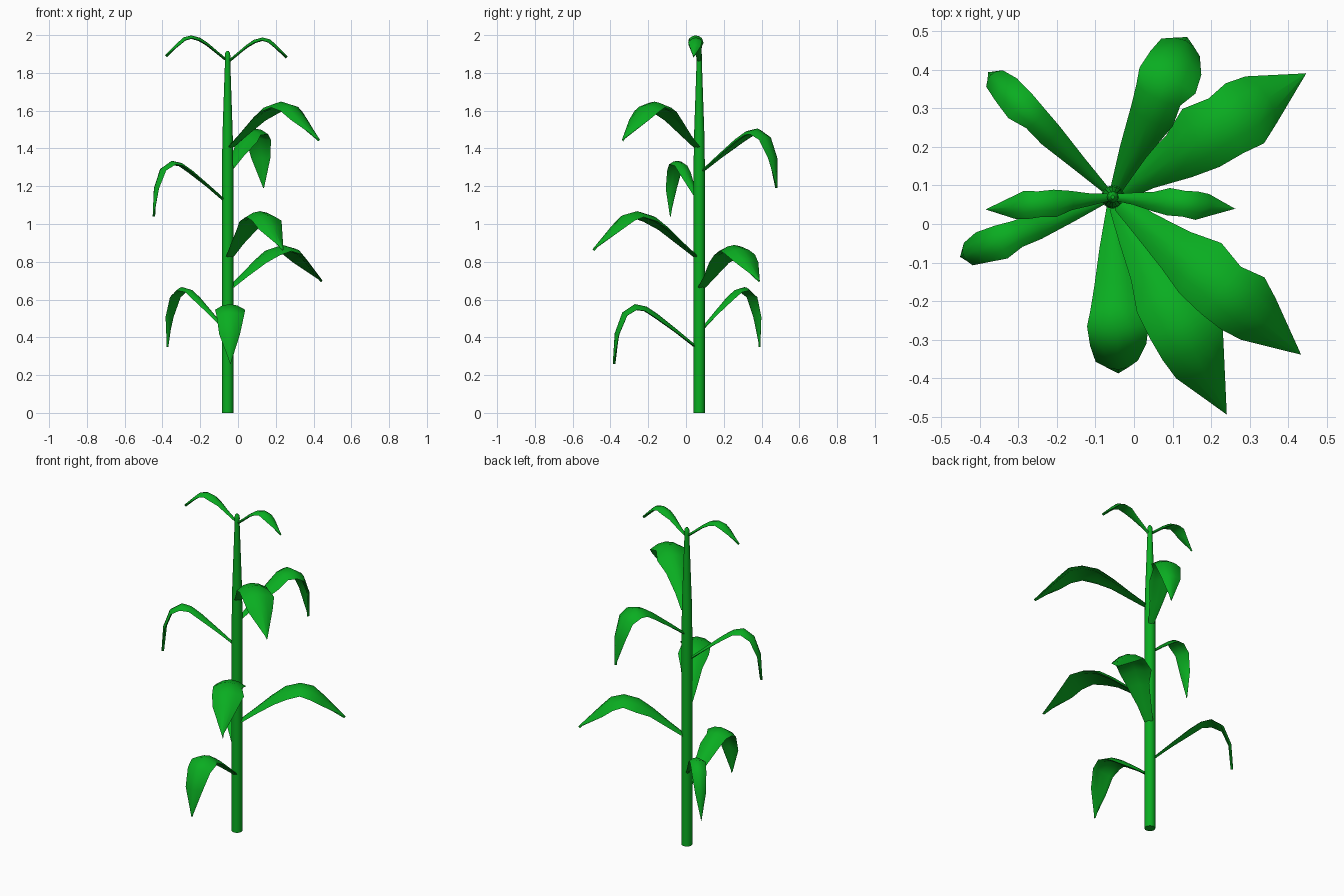
import bpy
import bmesh
import math
from mathutils import Vector

cube = bpy.data.objects.get("Cube")
if cube:
    bpy.data.objects.remove(cube, do_unlink=True)

green = bpy.data.materials.new("leaf green")
green.use_nodes = True
colour = (0.003, 0.42, 0.015, 1)
green.diffuse_color = colour
green.node_tree.nodes["Principled BSDF"].inputs["Base Color"].default_value = colour

STEM = Vector((-0.055, 0.07, 0))


# Closed tube skinned over rings of points, joined to the scene as one part
def build_tube(name, rings):
    bm = bmesh.new()
    rows = [[bm.verts.new(p) for p in ring] for ring in rings]
    count = len(rows[0])
    for low, high in zip(rows, rows[1:]):
        for i in range(count):
            j = (i + 1) % count
            bm.faces.new((low[i], low[j], high[j], high[i]))
    bm.faces.new(rows[0][::-1])
    bm.faces.new(rows[-1])
    bmesh.ops.recalc_face_normals(bm, faces=bm.faces)
    mesh = bpy.data.meshes.new(name)
    bm.to_mesh(mesh)
    bm.free()
    mesh.materials.append(green)
    obj = bpy.data.objects.new(name, mesh)
    bpy.context.collection.objects.link(obj)
    bpy.ops.object.select_all(action="DESELECT")
    obj.select_set(True)
    bpy.context.view_layer.objects.active = obj
    bpy.ops.object.shade_smooth_by_angle(angle=math.radians(50))


# Stalk: tapering tube with a rounded tip
STALK = [(0.03, 0), (0.03, 1.3), (0.027, 1.48), (0.014, 1.86),
         (0.015, 1.89), (0.012, 1.907), (0.005, 1.916)]
ANGLES = [math.tau * i / 16 for i in range(16)]
build_tube("stalk", [[STEM + Vector((r * math.cos(a), r * math.sin(a), z)) for a in ANGLES]
                     for r, z in STALK])

# Leaf midribs: distance out, height, half width
ARCHING = [(0.02, 0.015, 0.024), (0.1, 0.08, 0.037), (0.2, 0.165, 0.06), (0.28, 0.22, 0.085),
           (0.37, 0.245, 0.08), (0.45, 0.225, 0.088), (0.51, 0.17, 0.07), (0.635, 0.045, 0.001)]
DROOPING = [(0, 0, 0.012), (0.12, 0.1, 0.037), (0.22, 0.18, 0.06), (0.28, 0.22, 0.063),
            (0.34, 0.233, 0.08), (0.405, 0.19, 0.073), (0.445, 0.08, 0.055), (0.455, -0.08, 0.001)]

# Leaf cross-section: sideways, fixed lift, drop relative to half width
SECTION = [(t, 0.003 * (1 - t * t), 0.35 * t * t) for t in (-1, -0.5, 0, 0.5, 1)]
SECTION += [(0.65, -0.004, 0.32), (0, -0.011, 0), (-0.65, -0.004, 0.32)]


# Leaf: swept along its midrib, with edges curled under and wavy margins
def build_leaf(name, rib, tip, base, size=1, width=1):
    out = (Vector((*tip, 0)) - STEM).normalized()
    side = Vector((-out.y, out.x, 0))
    up = Vector((0, 0, 1))
    points = [STEM + size * (out * r + up * h) + up * base for r, h, w in rib]
    rings = []
    for i, p in enumerate(points):
        along = points[min(i + 1, len(points) - 1)] - points[max(i - 1, 0)]
        normal = along.cross(side).normalized()
        half = rib[i][2] * width
        wave = 0.07 * math.sin(2.4 * i + 10 * base)
        rings.append([p + side * half * t * (1 + wave * t) + normal * (lift - half * drop)
                      for t, lift, drop in SECTION])
    build_tube(name, rings)


build_leaf("lowest_front_leaf", DROOPING, (-0.04, -0.39), 0.34)
build_leaf("low_back_right_leaf", DROOPING, (-0.38, 0.395), 0.43, 1, 0.55)
build_leaf("low_back_left_leaf", ARCHING, (0.445, 0.39), 0.657, 0.935, 1.05)
build_leaf("middle_front_leaf", ARCHING, (0.237, -0.487), 0.82)
build_leaf("middle_right_leaf", DROOPING, (-0.45, -0.085), 1.115, 0.93, 0.57)
build_leaf("upper_back_leaf", DROOPING, (0.135, 0.48), 1.27)
build_leaf("upper_front_left_leaf", ARCHING, (0.435, -0.34), 1.4)
build_leaf("top_right_leaf", ARCHING, (-0.38, 0.038), 1.868, 0.52, 0.42)
build_leaf("top_left_leaf", ARCHING, (0.26, 0.04), 1.862, 0.5, 0.42)
